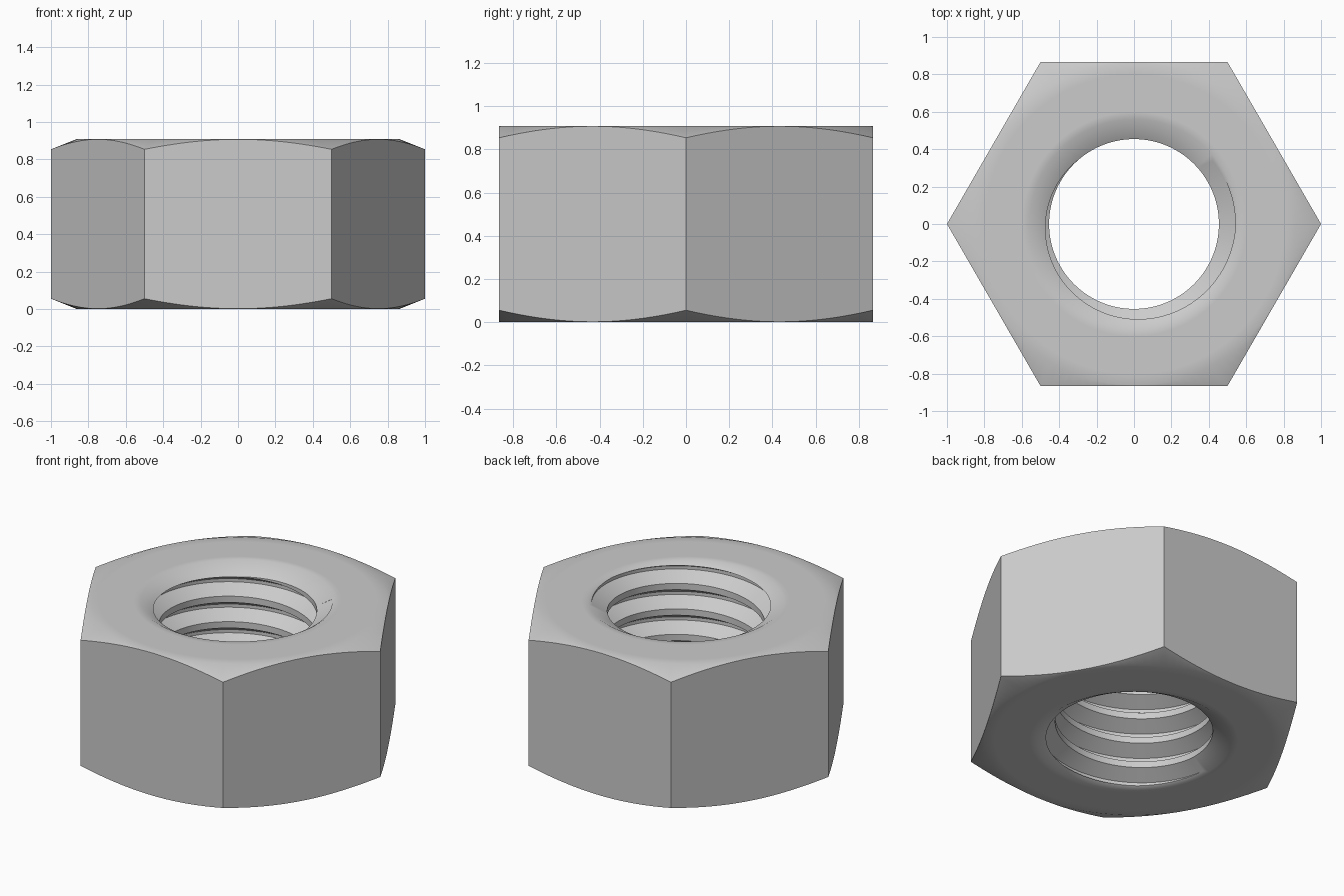
import bpy, bmesh, math

if "Cube" in bpy.data.objects:
    bpy.data.objects.remove(bpy.data.objects["Cube"], do_unlink=True)

H = 0.909                  # nut height
APOTHEM = math.sqrt(3) / 2
FACE_R = 0.862             # flat face radius, where the corner chamfer starts
SINK_R = 0.56              # countersink outer radius
MINOR, MAJOR, PITCH = 0.454, 0.542, 0.162
SLOPE = math.tan(math.radians(30))
START = 0.89               # height of the thread root at angle zero
ROOT = PITCH / 16          # half width of the root flat
WIDE = ROOT + (MAJOR - MINOR) * SLOPE
STEPS = 120


def thread_radius(z, centre):
    """Trapezoid thread groove, repeated every pitch."""
    d = abs((z - centre + PITCH / 2) % PITCH - PITCH / 2)
    return min(MAJOR, max(MINOR, MAJOR - (d - ROOT) / SLOPE))


def sink_depth(centre, flip):
    """Depth at which the countersink cone meets the thread."""
    def inside(depth):
        z = depth if flip else H - depth
        return SINK_R - depth / SLOPE > thread_radius(z, centre) + 1e-6
    full = (SINK_R - MINOR) * SLOPE
    samples = 200
    for i in range(samples, -1, -1):
        if inside(full * i / samples):
            low, high = full * i / samples, full * (i + 1) / samples
            for _ in range(20):
                mid = (low + high) / 2
                low, high = (mid, high) if inside(mid) else (low, mid)
            return low
    return 0


def section(angle):
    """Closed radial section of the nut as (radius, height) pairs."""
    centre = START + PITCH * angle / math.tau
    bottom, top = sink_depth(centre, True), H - sink_depth(centre, False)
    points = []
    for turn in range(-8, 3):
        for offset in (-WIDE, -ROOT, ROOT, WIDE):
            z = min(top, max(bottom, centre + turn * PITCH + offset))
            points.append((thread_radius(z, centre), z))
    # Outer hexagon with conical corner chamfers
    around = (angle + 1e-9) % (math.pi / 3) - math.pi / 6
    hex_r = APOTHEM / math.cos(around)
    drop = (hex_r - FACE_R) * 0.4
    rings = (SINK_R, 0.6, 0.8, FACE_R)
    points += [(r, H) for r in rings]
    points += [(hex_r, H - drop), (hex_r, drop)]
    points += [(r, 0) for r in reversed(rings)]
    return points


# Sweep the section around the axis
bm = bmesh.new()
columns = []
for j in range(STEPS + 1):
    a = math.tau * j / STEPS
    columns.append([bm.verts.new((r * math.cos(a), r * math.sin(a), z))
                    for r, z in section(a)])
for left, right in zip(columns, columns[1:]):
    for k in range(len(left)):
        n = (k + 1) % len(left)
        bm.faces.new((left[k], left[n], right[n], right[k]))
bmesh.ops.remove_doubles(bm, verts=bm.verts, dist=2e-5)
bmesh.ops.dissolve_degenerate(bm, edges=bm.edges, dist=1e-5)
bmesh.ops.recalc_face_normals(bm, faces=bm.faces)
mesh = bpy.data.meshes.new("hex_nut")
bm.to_mesh(mesh)
bm.free()

nut = bpy.data.objects.new("hex_nut", mesh)
bpy.context.collection.objects.link(nut)

# Plain grey steel
steel = bpy.data.materials.new("grey_steel")
steel.use_nodes = True
colour = (0.6, 0.6, 0.6, 1)
steel.diffuse_color = colour
steel.node_tree.nodes["Principled BSDF"].inputs["Base Color"].default_value = colour
mesh.materials.append(steel)

bpy.ops.object.select_all(action="DESELECT")
nut.select_set(True)
bpy.context.view_layer.objects.active = nut
bpy.ops.object.shade_smooth_by_angle(angle=math.radians(38))
